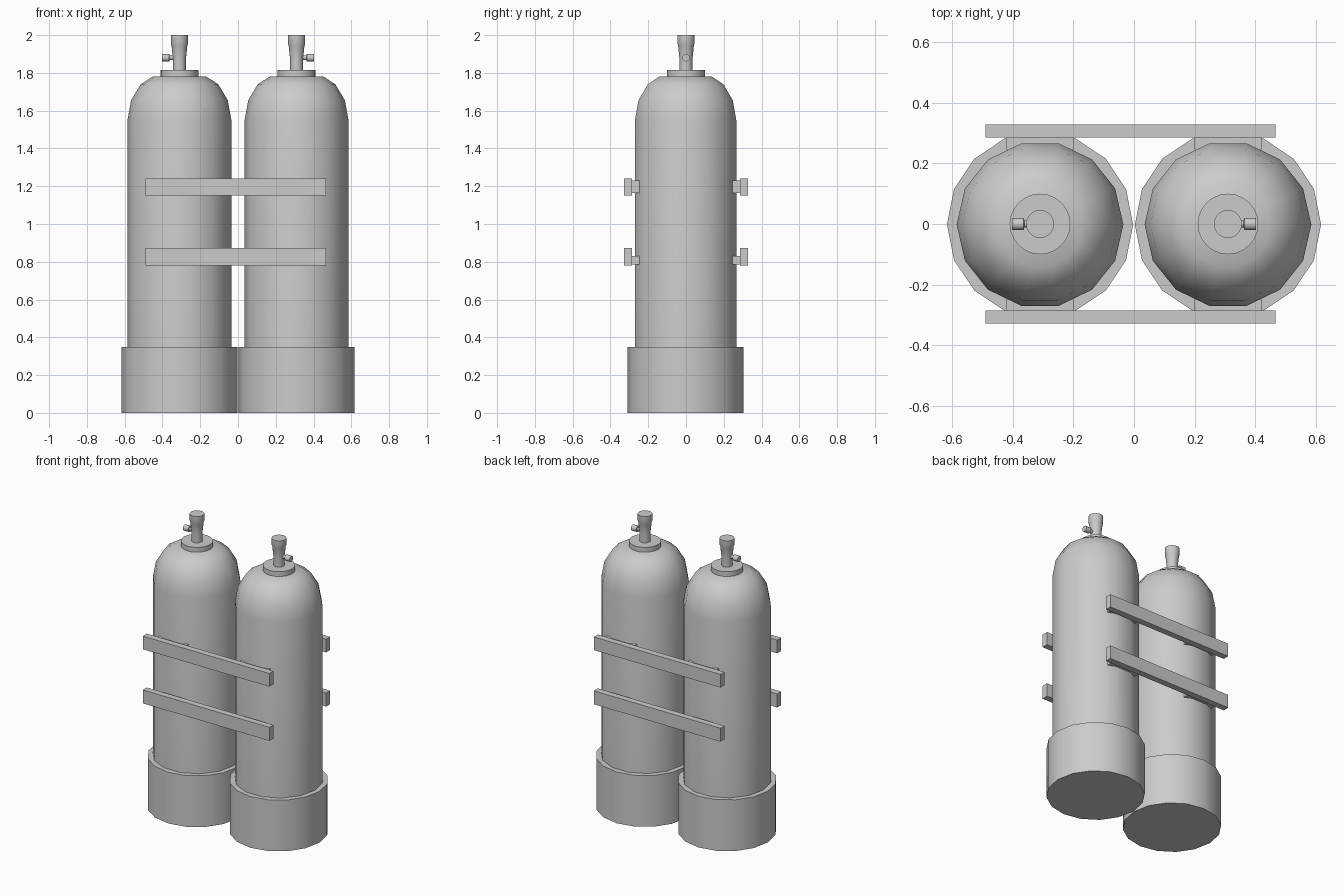
import bpy, bmesh, math

if "Cube" in bpy.data.objects:
    bpy.data.objects.remove(bpy.data.objects["Cube"])


def finish(name, bm, smooth=True):
    bmesh.ops.recalc_face_normals(bm, faces=bm.faces)
    mesh = bpy.data.meshes.new(name)
    bm.to_mesh(mesh)
    bm.free()
    obj = bpy.data.objects.new(name, mesh)
    bpy.context.collection.objects.link(obj)
    if smooth:
        bpy.ops.object.select_all(action='DESELECT')
        obj.select_set(True)
        bpy.context.view_layer.objects.active = obj
        bpy.ops.object.shade_smooth_by_angle(angle=math.radians(35))
    return obj


def lathe(name, profile, sides, loc, axis='Z', direction=1):
    """Capped solid of revolution from (radius, distance) pairs."""
    bm = bmesh.new()
    rings = []
    for r, h in profile:
        ring = []
        for i in range(sides):
            a = 2 * math.pi * i / sides
            u, v = r * math.cos(a), r * math.sin(a)
            p = (u, v, h) if axis == 'Z' else (direction * h, u, v)
            ring.append(bm.verts.new([p[k] + loc[k] for k in range(3)]))
        rings.append(ring)
    for a, b in zip(rings, rings[1:]):
        for i in range(sides):
            j = (i + 1) % sides
            bm.faces.new((a[i], a[j], b[j], b[i]))
    bm.faces.new(rings[0])
    bm.faces.new(rings[-1])
    return finish(name, bm)


def box(name, x0, x1, y0, y1, z0, z1):
    bm = bmesh.new()
    bmesh.ops.create_cube(bm, size=1)
    for v in bm.verts:
        v.co = ((x0 + x1) / 2 + v.co.x * (x1 - x0),
                (y0 + y1) / 2 + v.co.y * (y1 - y0),
                (z0 + z1) / 2 + v.co.z * (z1 - z0))
    return finish(name, bm, smooth=False)


BODY = [(.275, .02), (.275, 1.55), (.256, 1.655), (.205, 1.74), (.14, 1.782)]
BOOT = [(.307, 0), (.307, .35)]
FLANGE = [(.1, 1.775), (.1, 1.815)]
VALVE = [(.034, 1.81), (.034, 1.87), (.042, 1.945), (.046, 1.955), (.046, 2.0)]
KNOB = [(.012, .02), (.012, .052), (.02, .054), (.02, .093)]

for side, s in (("left", -1), ("right", 1)):
    cx = s * .31
    # tank, boot and valve
    lathe(side + "_tank_body", BODY, 14, (cx, -.002, 0))
    lathe(side + "_tank_boot", BOOT, 16, (cx, -.002, 0))
    lathe(side + "_neck_flange", FLANGE, 24, (cx, 0, 0))
    lathe(side + "_valve_stem", VALVE, 20, (cx, 0, 0))
    lathe(side + "_valve_knob", KNOB, 12, (cx, 0, 1.88), 'X', s)
    # pads between tank and bars
    for face, f in (("front", -1), ("back", 1)):
        for level, z0, z1 in (("upper", 1.165, 1.23), ("lower", .785, .83)):
            ya, yb = sorted((f * .245, f * .288))
            box(f"{side}_{face}_{level}_pad", cx - .11, cx + .11, ya, yb, z0, z1)

# tie bars front and back
for face, f in (("front", -1), ("back", 1)):
    for level, z0, z1 in (("upper", 1.15, 1.24), ("lower", .78, .872)):
        ya, yb = sorted((f * .285, f * .328))
        box(f"{face}_{level}_bar", -.49, .467, ya, yb, z0, z1)
